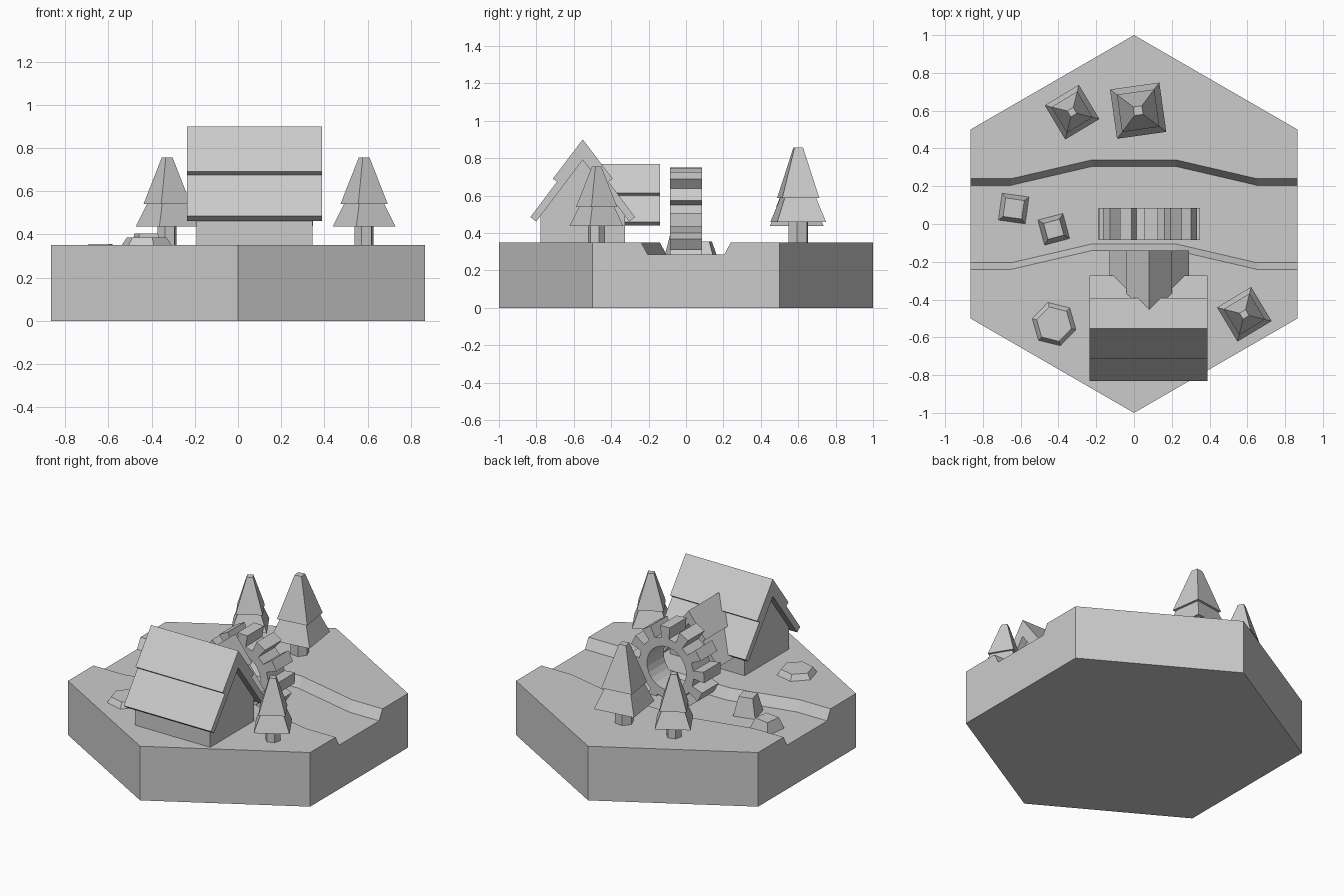
import bpy, bmesh
from math import sin, cos, radians

if "Cube" in bpy.data.objects:
    bpy.data.objects.remove(bpy.data.objects["Cube"])


def finish(bm, name):
    bmesh.ops.recalc_face_normals(bm, faces=bm.faces)
    me = bpy.data.meshes.new(name)
    bm.to_mesh(me)
    bm.free()
    ob = bpy.data.objects.new(name, me)
    bpy.context.collection.objects.link(ob)
    return ob


def loft(name, rings, closed=False):
    """Skin a list of point rings; cap the ends, or join last to first."""
    bm = bmesh.new()
    rs = [[bm.verts.new(p) for p in r] for r in rings]
    n = len(rs[0])
    pairs = list(zip(rs, rs[1:])) + ([(rs[-1], rs[0])] if closed else [])
    for a, b in pairs:
        for i in range(n):
            j = (i + 1) % n
            bm.faces.new((a[i], a[j], b[j], b[i]))
    if not closed:
        bm.faces.new(rs[0][::-1])
        bm.faces.new(rs[-1])
    return finish(bm, name)


def ring(x, y, z, r, sides, rot):
    return [(x + r * cos(radians(rot + 360 * i / sides)),
             y + r * sin(radians(rot + 360 * i / sides)), z) for i in range(sides)]


def frustum(name, x, y, z0, z1, r0, r1, sides, rot):
    return loft(name, [ring(x, y, z0, r0, sides, rot), ring(x, y, z1, r1, sides, rot)])


# Hexagonal ground tile with a bent river channel cut through it
G, BED = 0.35, 0.285
tile = frustum("ground_tile", 0, 0, 0, G, 1, 1, 6, 30)
path = [(-1.1, 0), (-0.65, 0), (-0.22, 0.1), (0.22, 0.1), (0.65, 0), (1.1, 0)]
cutter = loft("river_cutter", [[(x, y - 0.205, BED), (x, y + 0.205, BED),
                                (x, y + 0.275, BED + 0.13), (x, y - 0.275, BED + 0.13)]
                               for x, y in path])
mod = tile.modifiers.new("river", "BOOLEAN")
mod.operation, mod.solver, mod.object = "DIFFERENCE", "EXACT", cutter
bpy.context.view_layer.objects.active = tile
tile.select_set(True)
bpy.ops.object.modifier_apply(modifier="river")
bpy.data.objects.remove(cutter)

# House body with gable ends
HX, HY = 0.077, -0.552
wall = [(-0.225, G - 0.02), (0.225, G - 0.02), (0.225, 0.50), (0, 0.80), (-0.225, 0.50)]
loft("house_walls", [[(x, HY + u, z) for u, z in wall] for x in (HX - 0.268, HX + 0.268)])

# Two-step roofs: half profile measured down from the ridge, then mirrored
half = [(0.16, -0.21), (0.138, -0.226), (0.28, -0.415), (0.249, -0.439)]
roof = [(0, 0)] + half + [(0, -0.11)] + [(-u, z) for u, z in reversed(half)]
loft("main_roof", [[(x, HY + u, 0.9 + z) for u, z in roof] for x in (HX - 0.312, HX + 0.312)])
loft("wheel_roof", [[(HX + 0.003 + 0.75 * u, y, 0.77 + 0.75 * z) for u, z in roof]
                    for y in (-0.58, -0.14)])

# Water wheel: toothed ring, partly sunk in the river bed
WX, WZ, R_OUT, R_ROOT, R_IN = 0.08, 0.482, 0.27, 0.195, 0.14
sections = []
for i in range(12):
    for a, r in ((5, R_ROOT), (20, R_ROOT), (20, R_OUT), (35, R_OUT), (35, R_ROOT)):
        if a == 5:
            continue
        t = radians(a + 30 * i)
        o = (WX + r * cos(t), WZ + r * sin(t))
        n = (WX + R_IN * cos(t), WZ + R_IN * sin(t))
        sections.append([(o[0], -0.085, o[1]), (o[0], 0.085, o[1]),
                         (n[0], 0.085, n[1]), (n[0], -0.085, n[1])])
wheel = loft("water_wheel", sections, closed=True)
bm = bmesh.new()
bm.from_mesh(wheel.data)
bmesh.ops.remove_doubles(bm, verts=bm.verts, dist=1e-5)
bmesh.ops.recalc_face_normals(bm, faces=bm.faces)
bm.to_mesh(wheel.data)
bm.free()

# Two-tier trees
for i, (x, y, s, rot) in enumerate([(-0.328, 0.592, 1, 76), (0.022, 0.6, 1.25, 53),
                                    (0.584, -0.478, 1, 76)]):
    frustum(f"tree_trunk_{i}", x, y, G - 0.01, G + 0.12 * s, 0.046 * s, 0.046 * s, 6, rot)
    frustum(f"tree_lower_{i}", x, y, G + 0.087 * s, G + 0.28 * s, 0.149 * s, 0.05 * s, 4, rot)
    frustum(f"tree_upper_{i}", x, y, G + 0.19 * s, G + 0.405 * s, 0.113 * s, 0.026 * s, 4, rot)

# Rocks: two in the river, one flat on the bank
for i, (x, y, z0, z1, r0, r1, n, rot) in enumerate([
        (-0.637, 0.082, BED, 0.355, 0.106, 0.07, 4, 37),
        (-0.425, -0.028, BED, 0.405, 0.1, 0.062, 4, 60),
        (-0.423, -0.53, G, 0.385, 0.126, 0.095, 6, 46)]):
    frustum(f"rock_{i}", x, y, z0 - 0.01, z1, r0, r1, n, rot)
